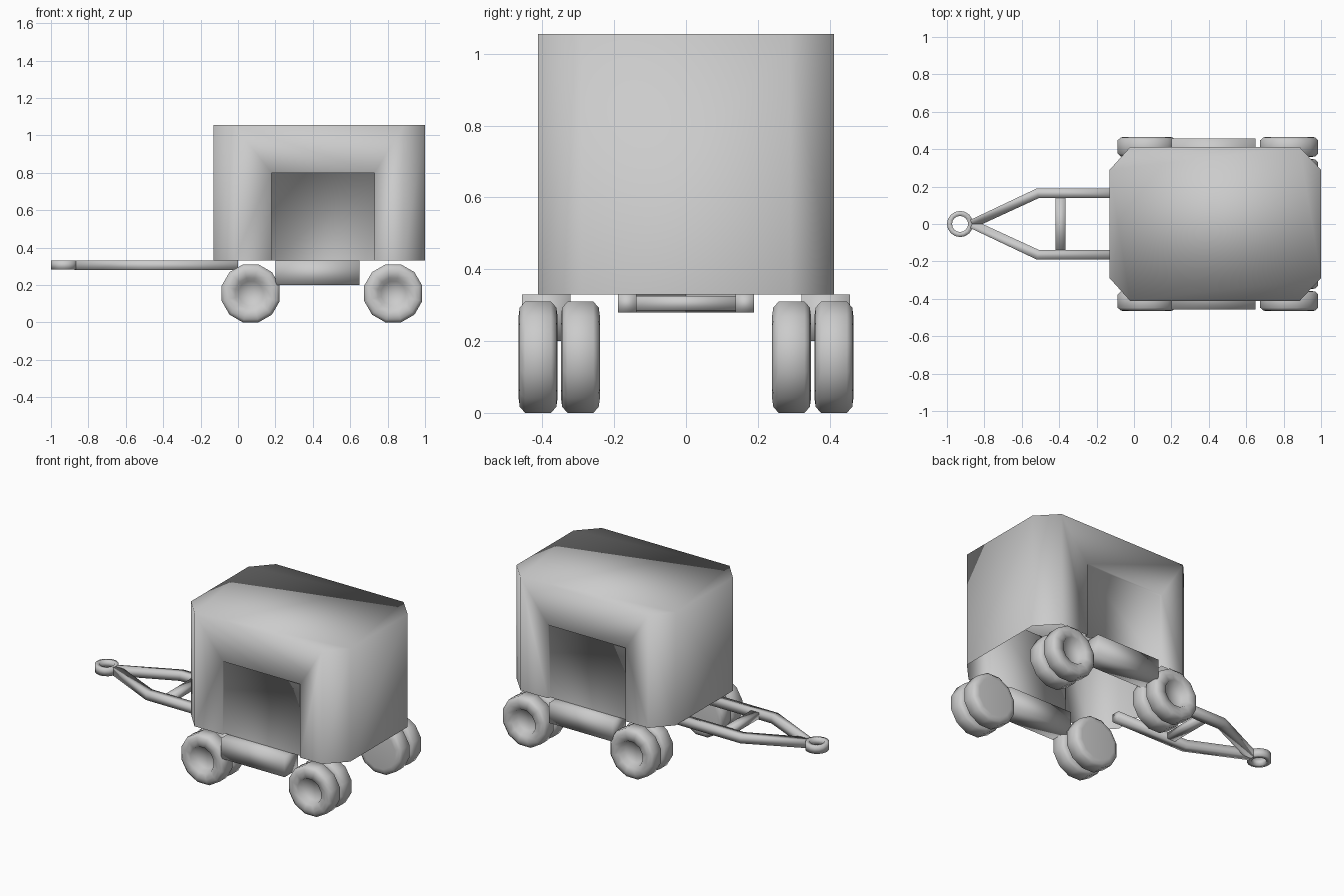
import bpy, bmesh, math

if "Cube" in bpy.data.objects:
    bpy.data.objects.remove(bpy.data.objects["Cube"])

def finish(name, bm, smooth=None):
    bmesh.ops.recalc_face_normals(bm, faces=bm.faces[:])
    me = bpy.data.meshes.new(name)
    bm.to_mesh(me)
    bm.free()
    ob = bpy.data.objects.new(name, me)
    bpy.context.collection.objects.link(ob)
    for p in me.polygons:
        p.use_smooth = True
    return ob

def prism(name, pts, z0, z1):
    """Plan outline extruded upwards."""
    bm = bmesh.new()
    lo = [bm.verts.new((x, y, z0)) for x, y in pts]
    hi = [bm.verts.new((x, y, z1)) for x, y in pts]
    bm.faces.new(lo)
    bm.faces.new(hi)
    n = len(pts)
    for i in range(n):
        j = (i + 1) % n
        bm.faces.new((lo[i], lo[j], hi[j], hi[i]))
    return finish(name, bm)

def lathe(name, profile, loc, side, segs):
    """Profile of (radius, offset) turned around the y axis."""
    bm = bmesh.new()
    rings = []
    for r, o in profile:
        n = 1 if r == 0 else segs
        rings.append([bm.verts.new((
            loc[0] + r * math.cos(2 * math.pi * (k + .5) / segs),
            loc[1] + side * o,
            loc[2] + r * math.sin(2 * math.pi * (k + .5) / segs))) for k in range(n)])
    for a, b in zip(rings, rings[1:]):
        for k in range(segs):
            m = (k + 1) % segs
            vs = [a[k % len(a)], a[m % len(a)], b[m % len(b)], b[k % len(b)]]
            bm.faces.new(list(dict.fromkeys(vs)))
    return finish(name, bm)

# Body: chamfered shell, open below, with a shallow recessed panel in each long side
Z0, Z1, ZP, DEPTH = .33, 1.055, .80, .02
bm = bmesh.new()
V = lambda x, y, z: bm.verts.new((x, y, z))
bottom, top = [], []
for s, x0, x1 in ((-1, .18, .73), (1, .14, .69)):
    xs = [(-.13, .29), (-.02, .412), (.885, .412), (1.0, .29)]
    lo = [V(x, s * y, Z0) for x, y in xs]
    hi = [V(x, s * y, Z1) for x, y in xs]
    rim = [V(x, s * .412, z) for x, z in ((x0, Z0), (x0, ZP), (x1, ZP), (x1, Z0))]
    back = [V(v.co.x, s * (.412 - DEPTH), v.co.z) for v in rim]
    for i in (0, 2):
        bm.faces.new((lo[i], lo[i + 1], hi[i + 1], hi[i]))
    frame = [lo[1], hi[1], hi[2], lo[2]]
    for i in range(3):
        bm.faces.new((frame[i], frame[i + 1], rim[i + 1], rim[i]))
        bm.faces.new((rim[i], rim[i + 1], back[i + 1], back[i]))
    bm.faces.new(back)
    bottom.append(lo)
    top.append(hi)
bm.faces.new(top[0] + top[1][::-1])
for i in (0, 3):
    bm.faces.new((bottom[0][i], bottom[1][i], top[1][i], top[0][i]))
finish("body", bm)

# Twin wheels, closed inside and dished outside
tyre = [(0, 0), (.12, 0), (.143, .003), (.1605, .018), (.1605, .09), (.143, .105),
        (.12, .108), (.085, .104), (.067, .065), (0, .065)]
for s, side in ((-1, "front"), (1, "back")):
    for x, axle in ((.068, "steering"), (.83, "rear")):
        for y, pos in ((.24, "inner"), (.358, "outer")):
            lathe(f"{side}_{axle}_{pos}_wheel", tyre, (x, s * y, .155), s, 12)
    # Storage box between the wheels
    prism(side + "_side_box", [(.2, s * .322), (.65, s * .322), (.65, s * .457), (.2, s * .457)], .2, .33)
    # Drawbar arm
    prism(side + "_drawbar_arm", [(0, s * .19), (-.52, s * .19), (-.875, s * .022), (-.865, 0),
                                  (-.81, 0), (-.51, s * .138), (0, s * .138)], .28, .33)

# Drawbar crosspiece
prism("drawbar_crosspiece", [(-.42, -.14), (-.365, -.14), (-.365, .14), (-.42, .14)], .285, .325)

# Towing eye
bm = bmesh.new()
N = 16
rings = [[bm.verts.new((-.93 + r * math.cos(2 * math.pi * k / N), r * math.sin(2 * math.pi * k / N), z))
          for k in range(N)] for r, z in ((.07, .282), (.07, .33), (.043, .33), (.043, .282))]
for i in range(4):
    a, b = rings[i], rings[(i + 1) % 4]
    for k in range(N):
        m = (k + 1) % N
        bm.faces.new((a[k], a[m], b[m], b[k]))
finish("towing_eye", bm)
